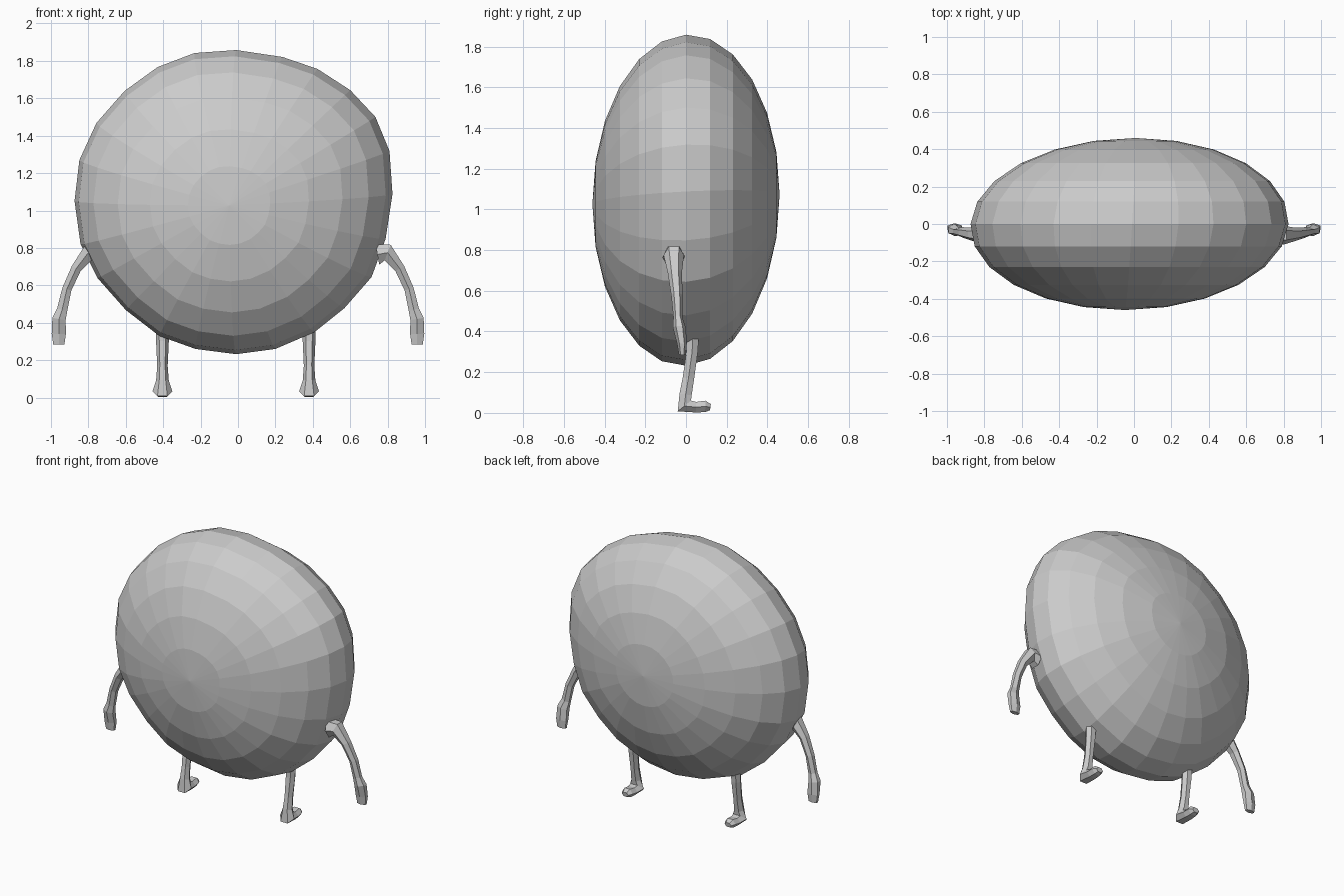
import bpy
import bmesh
import math
from mathutils import Vector

cube = bpy.data.objects.get("Cube")
if cube:
    bpy.data.objects.remove(cube, do_unlink=True)

grey = bpy.data.materials.new("plain_grey")
grey.use_nodes = True
grey.diffuse_color = (0.6, 0.6, 0.6, 1)
grey.node_tree.nodes["Principled BSDF"].inputs["Base Color"].default_value = (0.6, 0.6, 0.6, 1)


def finish(name, bm):
    bmesh.ops.recalc_face_normals(bm, faces=bm.faces)
    mesh = bpy.data.meshes.new(name)
    bm.to_mesh(mesh)
    bm.free()
    mesh.materials.append(grey)
    obj = bpy.data.objects.new(name, mesh)
    bpy.context.collection.objects.link(obj)
    return obj


def bridge(bm, rings):
    for a, b in zip(rings, rings[1:]):
        for i in range(len(a)):
            j = (i + 1) % len(a)
            bm.faces.new((a[i], a[j], b[j], b[i]))


def limb(name, stations, across, sides=6):
    """Loft along a bent path; each station is centre, half depth in the bend, half width."""
    bm = bmesh.new()
    across = Vector(across)
    points = [Vector(s[0]) for s in stations]
    rings = []
    for k, (_, depth, width) in enumerate(stations):
        here = points[k]
        into = (here - points[k - 1]).normalized() if k else Vector()
        out = (points[k + 1] - here).normalized() if k + 1 < len(points) else Vector()
        normal = (into + out).cross(across).normalized()
        ring = []
        for i in range(sides):
            a = math.tau * (i + 0.5) / sides
            ring.append(bm.verts.new(here + normal * depth * math.cos(a) / math.cos(math.pi / sides)
                                     + across * width * math.sin(a)))
        rings.append(ring)
    bridge(bm, rings)
    bm.faces.new(rings[0])
    bm.faces.new(rings[-1])
    return finish(name, bm)


# Body: slightly uneven faceted disc, rings running from front pole to back pole
RIM = [(.826, 1.088), (.81, 1.318), (.735, 1.5), (.6, 1.644), (.425, 1.757), (.238, 1.821),
       (-.01, 1.858), (-.233, 1.842), (-.43, 1.767), (-.607, 1.639), (-.757, 1.468), (-.848, 1.27),
       (-.874, 1.051), (-.842, .82), (-.751, .639), (-.6, .468), (-.42, .329), (-.227, .26),
       (-.01, .232), (.2, .26), (.409, .35), (.57, .479), (.714, .644), (.789, .848)]
CENTRE = Vector((-.02, 1.05))
HALF_DEPTH = .46
RINGS = 12


def body_point(flat, y):
    return (flat.x + .06 * y, y, flat.y + .05 * y)


bm = bmesh.new()
rings = []
for k in range(1, RINGS):
    a = math.pi * k / RINGS
    y = -HALF_DEPTH * math.cos(a)
    rings.append([bm.verts.new(body_point(CENTRE.lerp(Vector(p), math.sin(a)), y)) for p in RIM])
bridge(bm, rings)
for ring, y in ((rings[0], -HALF_DEPTH), (rings[-1], HALF_DEPTH)):
    pole = bm.verts.new(body_point(CENTRE, y))
    for i, v in enumerate(ring):
        bm.faces.new((v, ring[(i + 1) % len(ring)], pole))
finish("body", bm)

for s, side in ((1, "left"), (-1, "right")):
    # Arm: flared shoulder, curved tube, wrist and flattened hand
    limb(side + "_arm", [
        ((s * .745, -.06, .765), .055, .055),
        ((s * .80, -.06, .775), .045, .05),
        ((s * .865, -.055, .69), .027, .035),
        ((s * .915, -.045, .58), .025, .028),
        ((s * .94, -.04, .47), .028, .022),
        ((s * .957, -.033, .42), .036, .032),
        ((s * .958, -.02, .34), .038, .024),
        ((s * .958, -.018, .285), .03, .017)], (0, 1, 0))
    # Leg: straight shin, wide heel and short toe
    x = -.012 + s * .392
    limb(side + "_leg", [
        ((x, .035, .40), .03, .036),
        ((x, .03, .30), .028, .034),
        ((x, .012, .17), .028, .028),
        ((x, -.002, .09), .03, .034),
        ((x, -.008, .034), .042, .053),
        ((x, .05, .028), .026, .045),
        ((x, .095, .032), .028, .04),
        ((x, .12, .028), .015, .025)], (1, 0, 0))
